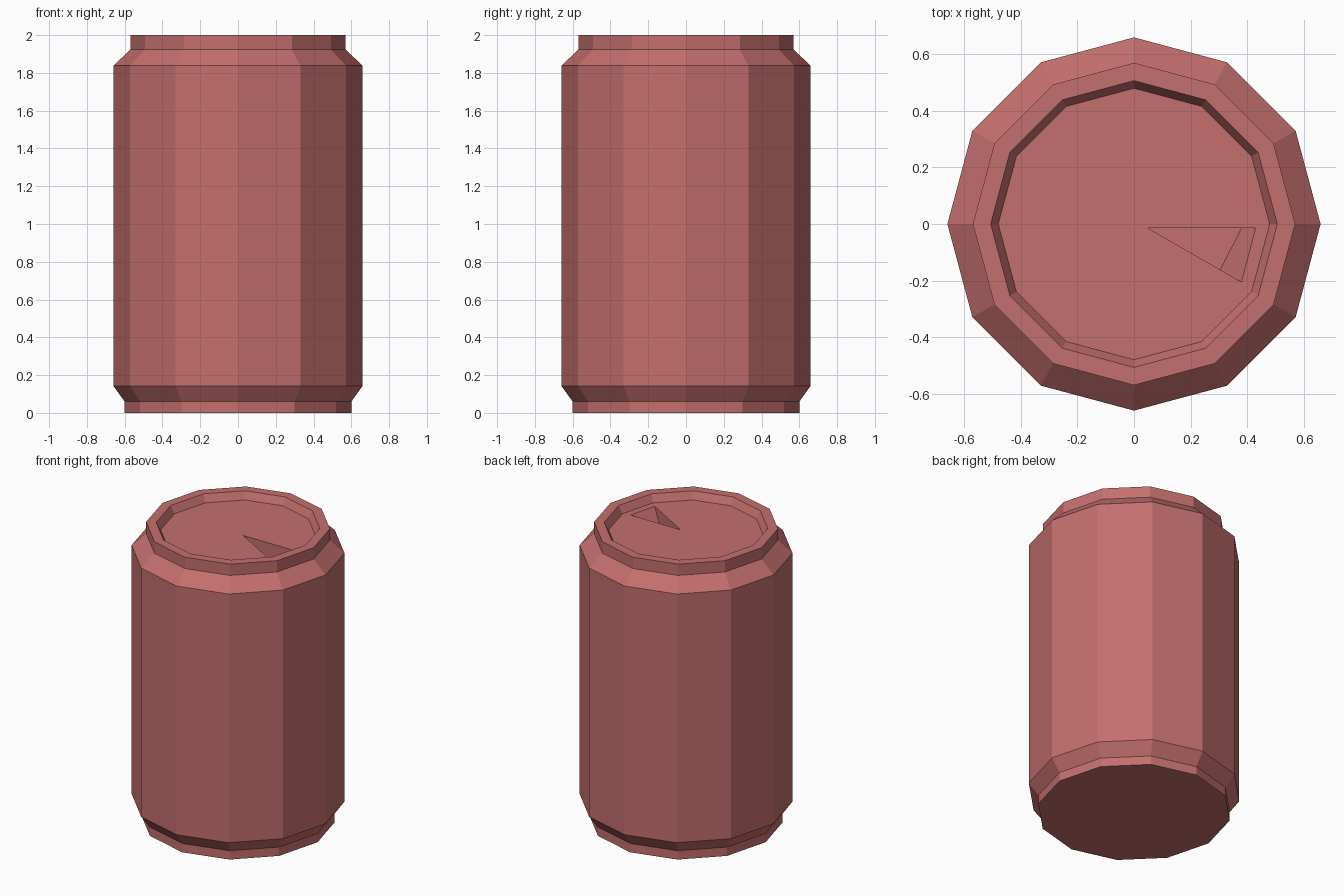
import bpy, bmesh, math

if "Cube" in bpy.data.objects:
    bpy.data.objects.remove(bpy.data.objects["Cube"])

SIDES = 12
LID_Z = 1.95

# (radius, height) from the base up the outside, over the rim and down to the lid
PROFILE = [(0.60, 0), (0.60, 0.06), (0.66, 0.143), (0.66, 1.838),
           (0.57, 1.923), (0.57, 2.0), (0.507, 2.0), (0.48, LID_Z)]


def mesh_object(name, bm):
    bmesh.ops.recalc_face_normals(bm, faces=bm.faces)
    mesh = bpy.data.meshes.new(name)
    bm.to_mesh(mesh)
    bm.free()
    obj = bpy.data.objects.new(name, mesh)
    bpy.context.collection.objects.link(obj)
    return obj


def loft(name, rings):
    """Skin a stack of equal-sized point rings and cap both ends."""
    bm = bmesh.new()
    loops = [[bm.verts.new(p) for p in ring] for ring in rings]
    for low, high in zip(loops, loops[1:]):
        n = len(low)
        for i in range(n):
            j = (i + 1) % n
            bm.faces.new((low[i], low[j], high[j], high[i]))
    bm.faces.new(loops[0][::-1])
    bm.faces.new(loops[-1])
    return mesh_object(name, bm)


def circle(r, z):
    angles = [math.tau * i / SIDES for i in range(SIDES)]
    return [(r * math.cos(a), r * math.sin(a), z) for a in angles]


# Can body with recessed lid
can = loft("can_body", [circle(r, z) for r, z in PROFILE])
paint = bpy.data.materials.new("red_paint")
paint.diffuse_color = (0.55, 0.16, 0.155, 1)
paint.use_nodes = True
paint.node_tree.nodes["Principled BSDF"].inputs["Base Color"].default_value = paint.diffuse_color
can.data.materials.append(paint)

# Wedge-shaped drinking hole: outer wall slopes inward, the other two are upright
tip, back, front = (0.05, -0.015), (0.43, -0.015), (0.38, -0.205)
floor_back, floor_front = (0.38, -0.015), (0.305, -0.162)
DEPTH = 0.12
cutter = loft("hole_cutter", [
    [(*p, LID_Z - DEPTH) for p in (tip, floor_front, floor_back)],
    [(*p, LID_Z) for p in (tip, front, back)],
    [(*p, LID_Z + 0.03) for p in (tip, front, back)]])
cutter.data.materials.append(paint)
cutter.hide_render = True
cutter.hide_set(True)

cut = can.modifiers.new("drinking_hole", 'BOOLEAN')
cut.operation = 'DIFFERENCE'
cut.solver = 'EXACT'
cut.object = cutter
